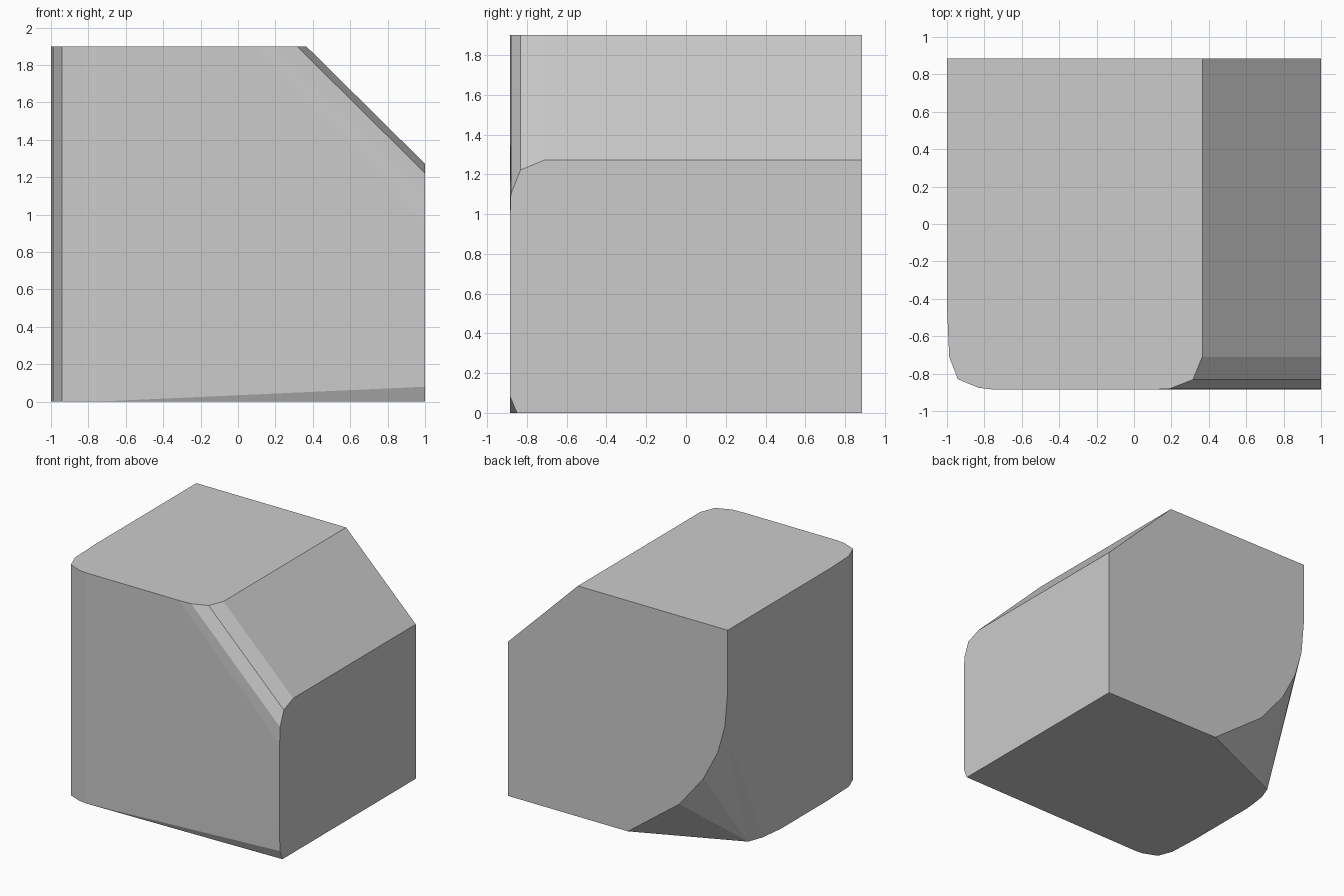
import bpy, bmesh
from math import radians

if "Cube" in bpy.data.objects:
    bpy.data.objects.remove(bpy.data.objects["Cube"])

# Outline of each flat side; the block is the convex skin stretched over them
front_left = [(-1, -0.44), (-0.988, -0.71), (-0.942, -0.83),
              (-0.83, -0.876), (-0.76, -0.884)]
top = front_left + [(0.08, -0.886), (0.19, -0.881), (0.315, -0.832),
                    (0.365, -0.71), (0.365, 0.886), (-1, 0.886)]
right = [(-0.85, 0), (-0.884, 0.08), (-0.886, 0.3), (-0.886, 0.96),
         (-0.881, 1.1), (-0.832, 1.222), (-0.71, 1.272),
         (0.886, 1.272), (0.886, 0)]
back = [(-0.09, 0), (-0.56, 0.35), (-0.78, 0.62), (-0.91, 0.87),
        (-0.975, 1.1), (-1, 1.4)]
bottom = front_left + [(-0.09, 0.886), (-0.93, 0.52), (-0.975, 0.40), (-1, 0.2)]

points = [(x, y, 1.9) for x, y in top]
points += [(1, y, z) for y, z in right]
points += [(x, 0.886, z) for x, z in back]
points += [(x, y, 0) for x, y in bottom]

# Rounded block
bm = bmesh.new()
for p in points:
    bm.verts.new(p)
bmesh.ops.remove_doubles(bm, verts=bm.verts[:], dist=0.001)
hull = bmesh.ops.convex_hull(bm, input=bm.verts[:])
loose = [v for v in bm.verts if not v.link_faces]
bmesh.ops.delete(bm, geom=loose, context='VERTS')
bmesh.ops.dissolve_limit(bm, angle_limit=radians(0.3),
                         verts=bm.verts[:], edges=bm.edges[:])
bmesh.ops.recalc_face_normals(bm, faces=bm.faces[:])

mesh = bpy.data.meshes.new("rounded_block")
bm.to_mesh(mesh)
bm.free()
block = bpy.data.objects.new("rounded_block", mesh)
bpy.context.collection.objects.link(block)
